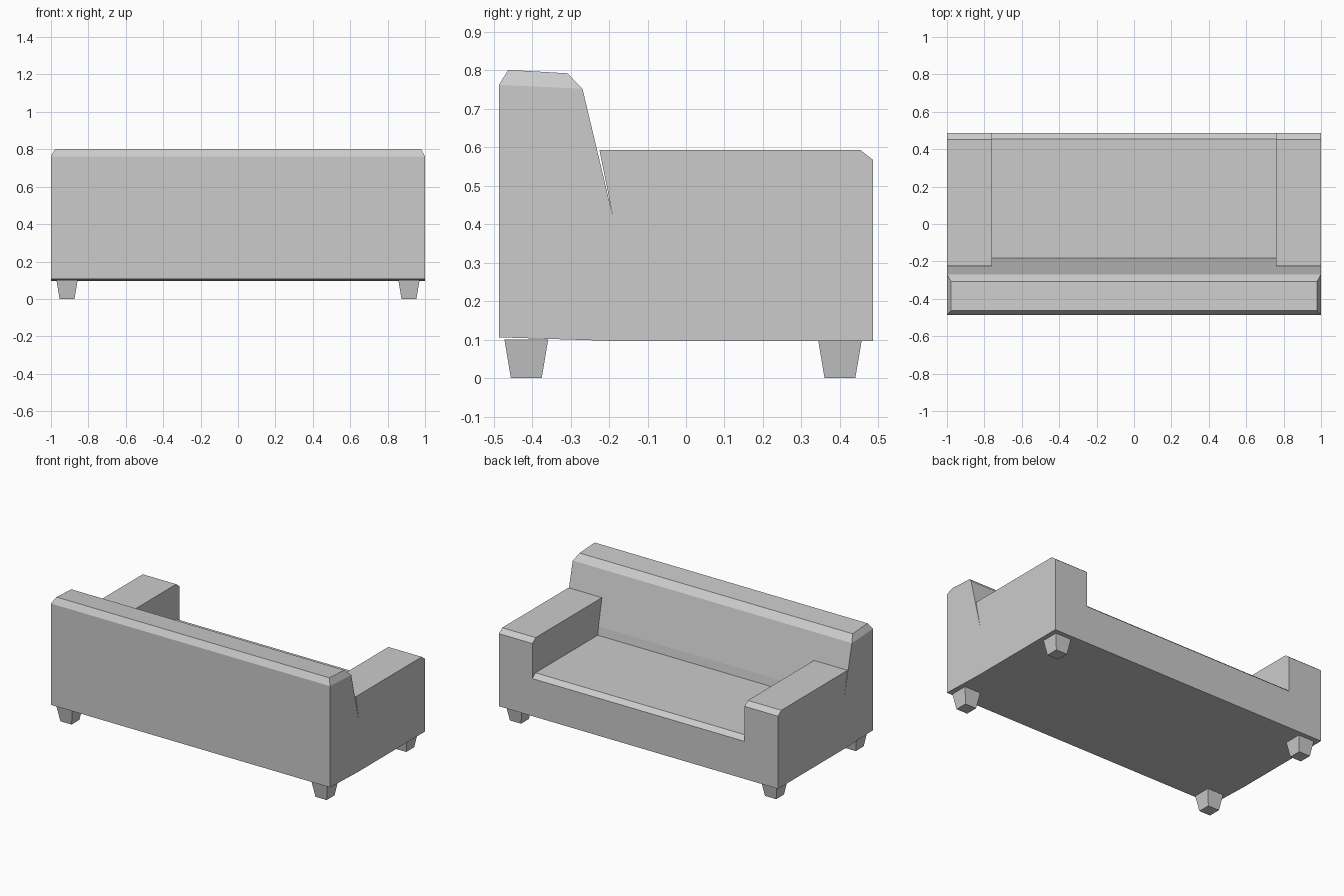
import bpy, bmesh

if "Cube" in bpy.data.objects:
    bpy.data.objects.remove(bpy.data.objects["Cube"])


def strip(bm, pts, x0, x1, inset=None):
    """Sweep an open (y, z) profile from x0 to x1; inset pulls in the ends of some points."""
    inset = inset or {}
    a = [bm.verts.new((x0 + inset.get(i, 0), y, z)) for i, (y, z) in enumerate(pts)]
    b = [bm.verts.new((x1 - inset.get(i, 0), y, z)) for i, (y, z) in enumerate(pts)]
    for i in range(len(pts) - 1):
        bm.faces.new((a[i], a[i + 1], b[i + 1], b[i]))


def cap(bm, pts, x):
    bm.faces.new([bm.verts.new((x, y, z)) for y, z in pts])


def finish(bm, name):
    bmesh.ops.remove_doubles(bm, verts=bm.verts, dist=0.0005)
    bmesh.ops.recalc_face_normals(bm, faces=bm.faces)
    mesh = bpy.data.meshes.new(name)
    bm.to_mesh(mesh)
    bm.free()
    obj = bpy.data.objects.new(name, mesh)
    bpy.context.collection.objects.link(obj)
    return obj


X, XI = 1.0, 0.76          # outer and inner side of the arms
SEAT = 0.366

# Seat and arms: one continuous shell
seat = [(-0.182, SEAT), (0.455, SEAT), (0.486, 0.34), (0.486, 0.097), (-0.2, 0.097)]
arm = [(-0.19, 0.42), (-0.225, 0.593), (0.453, 0.593), (0.486, 0.567),
       (0.486, 0.34), (0.486, 0.097), (-0.2, 0.097)]
inner_wall = arm[:5] + [(0.455, SEAT), (-0.182, SEAT)]
bm = bmesh.new()
strip(bm, seat, -XI, XI)
for x0, x1 in ((-X, -XI), (XI, X)):
    strip(bm, arm, x0, x1)
for s in (-1, 1):
    cap(bm, arm, s * X)
    cap(bm, inner_wall, s * XI)
finish(bm, "seat_and_arms")

# Backrest: sloped profile, chamfered top edges and top ends
back = [(-0.2, 0.097), (-0.486, 0.106), (-0.486, 0.762), (-0.462, 0.801),
        (-0.308, 0.792), (-0.269, 0.752), (-0.19, 0.42), (-0.182, SEAT)]
bm = bmesh.new()
strip(bm, back, -X, X, {3: 0.022, 4: 0.022})
for s in (-1, 1):
    cap(bm, back[:3] + back[5:7], s * X)
    xt = s * (X - 0.022)
    bm.faces.new([bm.verts.new(p) for p in (
        (s * X, *back[2]), (xt, *back[3]), (xt, *back[4]), (s * X, *back[5]))])
finish(bm, "backrest")

# Four tapered square feet
for sx, side in ((-1, "left"), (1, "right")):
    for y, end in ((-0.415, "back"), (0.4, "front")):
        bm = bmesh.new()
        bmesh.ops.create_cube(bm, size=1)
        for v in bm.verts:
            w = 0.114 if v.co.z > 0 else 0.08
            v.co = (v.co.x * w, v.co.y * w, 0.101 if v.co.z > 0 else 0)
        finish(bm, f"{end}_{side}_foot").location = (sx * 0.914, y, 0)
